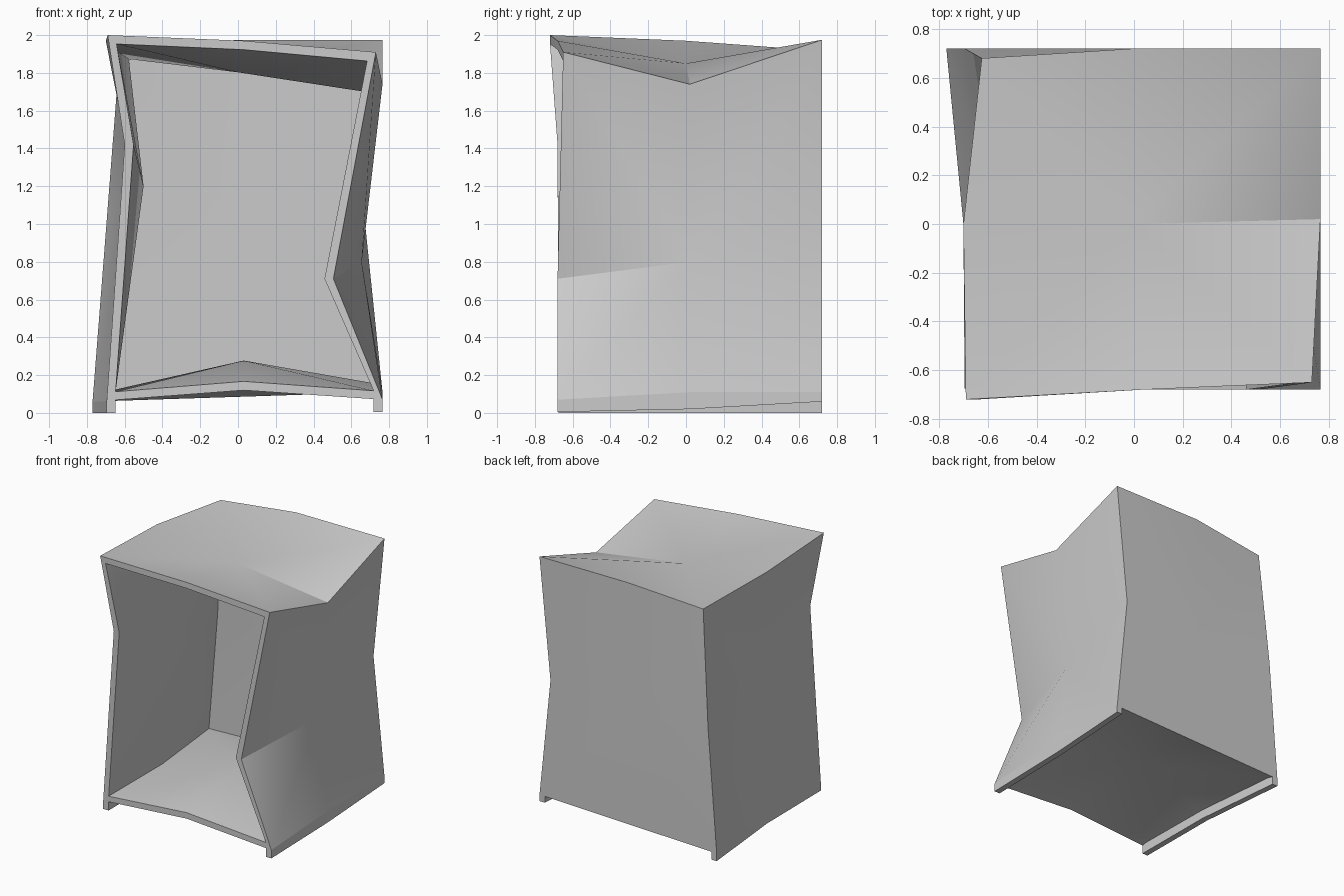
import bpy, bmesh
from mathutils import Vector

if "Cube" in bpy.data.objects:
    bpy.data.objects.remove(bpy.data.objects["Cube"])

T = 0.047  # wall thickness

# Outer lattice of the warped crate: key = (left..right, front..back, bottom..top)
P = {
    # top rim, middle, back
    (-1, -1, 1): (-.69, -.72, 2.0), (0, -1, 1): (.03, -.68, 1.97), (1, -1, 1): (.73, -.65, 1.91),
    (-1, 0, 1): (-.70, 0, 1.97), (0, 0, 1): (0, 0, 1.85), (1, 0, 1): (.765, .02, 1.74),
    (-1, 1, 1): (-.625, .68, 1.92), (0, 1, 1): (0, .72, 1.975), (1, 1, 1): (.765, .72, 1.975),
    # mid height
    (-1, -1, 0): (-.60, -.68, 1.42), (1, -1, 0): (.505, -.68, .71),
    (-1, 0, 0): (-.547, 0, 1.20), (1, 0, 0): (.655, .02, .80),
    (-1, 1, 0): (-.695, .72, 1.02), (0, 1, 0): (0, .72, 1.0), (1, 1, 0): (.67, .72, 1.03),
    # floor underside
    (-1, -1, -1): (-.695, -.675, .065), (0, -1, -1): (.03, -.68, .12), (1, -1, -1): (.765, -.68, .07),
    (-1, 0, -1): (-.70, 0, .06), (0, 0, -1): (.03, 0, .23), (1, 0, -1): (.765, .02, .11),
    (-1, 1, -1): (-.77, .72, .06), (0, 1, -1): (0, .72, .085), (1, 1, -1): (.765, .72, .11),
}
RING = [(-1, -1), (0, -1), (1, -1), (1, 0), (1, 1), (0, 1), (-1, 1), (-1, 0)]


def side_key(axis, sign, uv):
    k = list(uv)
    k.insert(axis, sign)
    return tuple(k)


def finish(name, bm):
    bmesh.ops.recalc_face_normals(bm, faces=bm.faces)
    me = bpy.data.meshes.new(name)
    bm.to_mesh(me)
    bm.free()
    ob = bpy.data.objects.new(name, me)
    bpy.context.collection.objects.link(ob)
    bpy.ops.object.select_all(action='DESELECT')
    ob.select_set(True)
    bpy.context.view_layer.objects.active = ob
    bpy.ops.object.shade_smooth_by_angle(angle=0.52)
    return ob


# Hollow crate body, open at the front
bm = bmesh.new()
outer = {k: bm.verts.new(p) for k, p in P.items()}
inner = {k: bm.verts.new(Vector(p) - T * Vector((k[0], max(k[1], 0), k[2])))
         for k, p in P.items()}
for axis, sign in [(0, -1), (0, 1), (1, 1), (2, -1), (2, 1)]:
    centre = side_key(axis, sign, (0, 0))
    ring = [side_key(axis, sign, uv) for uv in RING]
    for shell in (outer, inner):
        for a, b in zip(ring, ring[1:] + ring[:1]):
            bm.faces.new((shell[centre], shell[a], shell[b]))
front = [side_key(1, -1, uv) for uv in RING]
for a, b in zip(front, front[1:] + front[:1]):
    bm.faces.new((outer[a], outer[b], inner[b], inner[a]))
finish("crate_body", bm)


# Runners below the left and right walls
def runner(name, side, bottoms):
    bm = bmesh.new()
    sections = []
    for j, zb in zip((-1, 0, 1), bottoms):
        x, y, zt = P[(side, j, -1)]
        xi = x - side * T
        sections.append([bm.verts.new(c) for c in
                         ((x, y, zb), (xi, y, zb), (xi, y, zt + .02), (x, y, zt))])
    for s, t in zip(sections, sections[1:]):
        for i in range(4):
            n = (i + 1) % 4
            bm.faces.new((s[i], s[n], t[n], t[i]))
    bm.faces.new(sections[0])
    bm.faces.new(sections[-1])
    finish(name, bm)


runner("left_runner", -1, (0, 0, 0))
runner("right_runner", 1, (.005, .02, .06))
